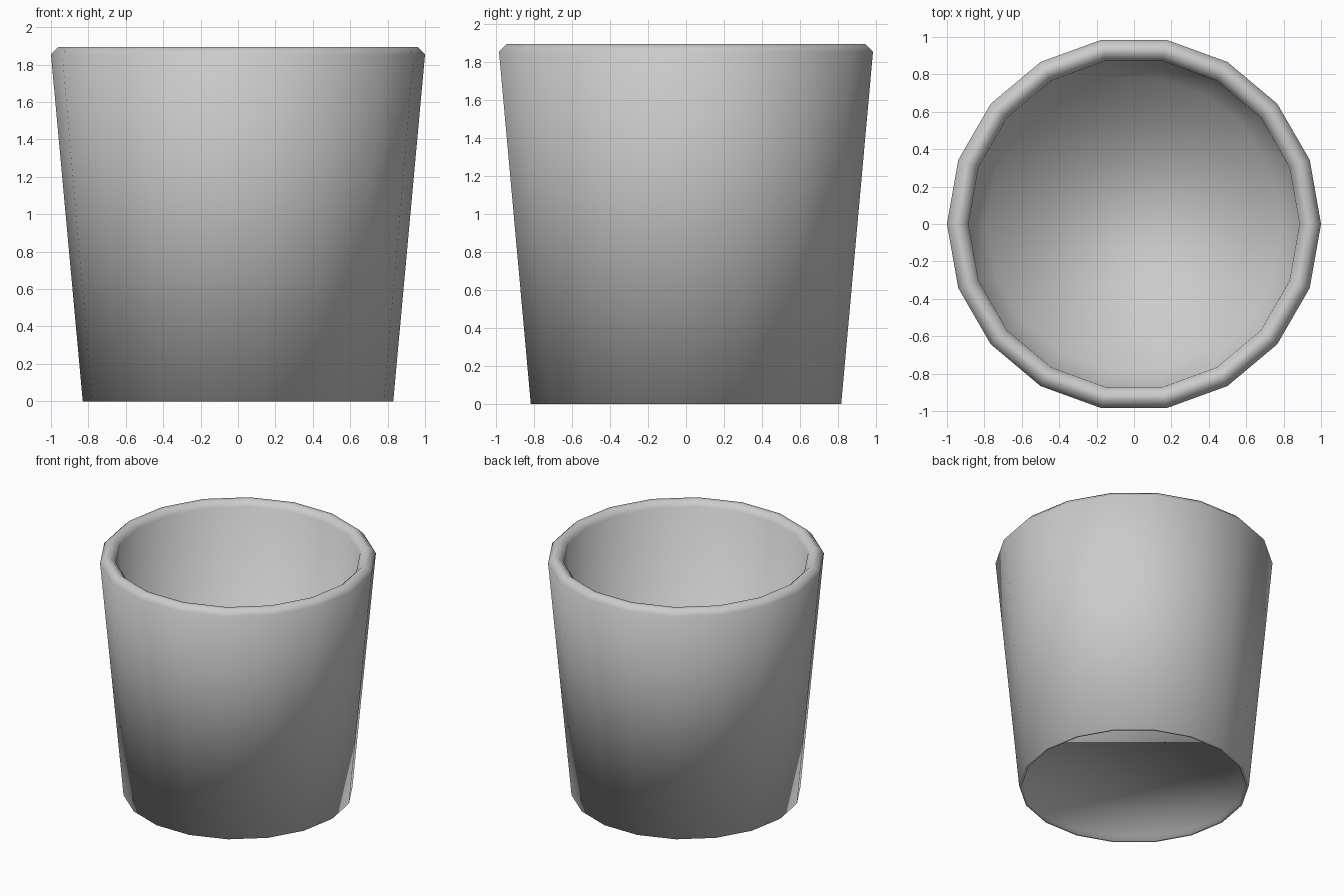
import bpy, bmesh
from math import cos, sin, tau

if "Cube" in bpy.data.objects:
    bpy.data.objects.remove(bpy.data.objects["Cube"])

SIDES = 18

# Closed cup profile as (radius, height): recessed underside, foot, outer wall, rounded rim, inner wall, floor
PROFILE = [
    (0.80, 0.03), (0.81, 0.0), (0.83, 0.0),
    (1.0, 1.855), (0.96, 1.895), (0.925, 1.895), (0.885, 1.855),
    (0.79, 0.06),
]


def ring(bm, r, z):
    return [bm.verts.new((r * cos(tau * i / SIDES), r * sin(tau * i / SIDES), z))
            for i in range(SIDES)]


bm = bmesh.new()
rings = [ring(bm, r, z) for r, z in PROFILE]

# Walls and rim
for a, b in zip(rings, rings[1:]):
    for i in range(SIDES):
        j = (i + 1) % SIDES
        bm.faces.new((a[i], a[j], b[j], b[i]))

# Underside and inner floor
bm.faces.new(rings[0][::-1])
bm.faces.new(rings[-1])
bmesh.ops.recalc_face_normals(bm, faces=bm.faces)
for f in bm.faces:
    f.smooth = True

mesh = bpy.data.meshes.new("cup")
bm.to_mesh(mesh)
bm.free()
cup = bpy.data.objects.new("cup", mesh)
bpy.context.collection.objects.link(cup)
